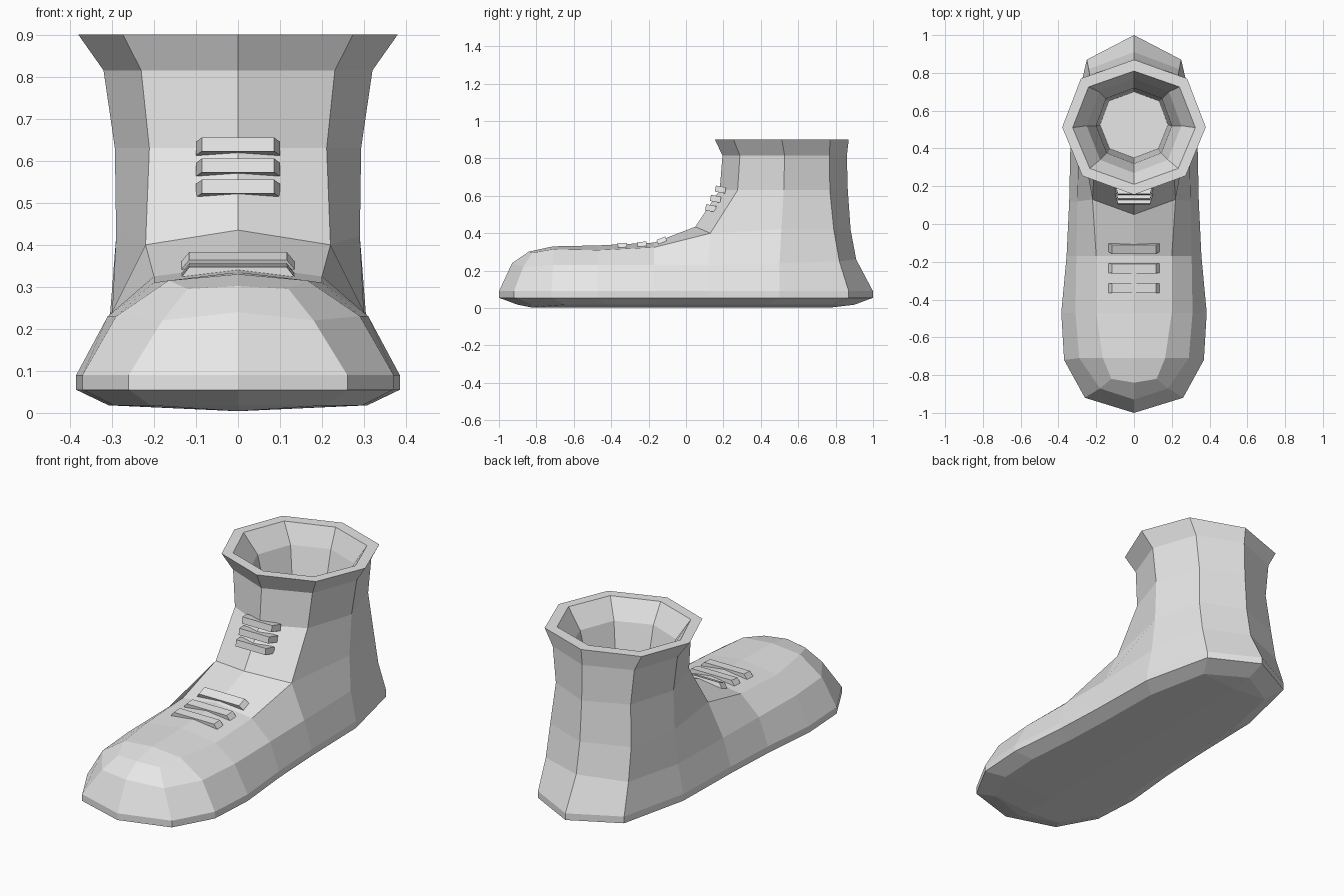
import bpy, bmesh
from math import radians
from mathutils import Matrix, Vector

cube = bpy.data.objects.get("Cube")
if cube:
    bpy.data.objects.remove(cube, do_unlink=True)

# One plain grey for the whole boot
grey = bpy.data.materials.new("light_grey")
grey.use_nodes = True
colour = (0.8, 0.8, 0.8, 1)
grey.diffuse_color = colour
grey.node_tree.nodes["Principled BSDF"].inputs["Base Color"].default_value = colour


def finish(bm, name):
    """Turn a bmesh into a flat shaded object."""
    bmesh.ops.recalc_face_normals(bm, faces=bm.faces)
    mesh = bpy.data.meshes.new(name)
    bm.to_mesh(mesh)
    bm.free()
    mesh.materials.append(grey)
    obj = bpy.data.objects.new(name, mesh)
    bpy.context.collection.objects.link(obj)
    return obj


def bridge(bm, lower, upper):
    """Skin two half rings, dropping corners that coincide."""
    for i in range(len(lower) - 1):
        corners = []
        for point in (lower[i], lower[i + 1], upper[i + 1], upper[i]):
            if not any((Vector(point) - Vector(c)).length < 0.001 for c in corners):
                corners.append(point)
        if len(corners) > 2:
            bm.faces.new([bm.verts.new(c) for c in corners])


def mirror_half(bm):
    """Weld the half, then copy it across the middle and weld again."""
    bmesh.ops.remove_doubles(bm, verts=bm.verts, dist=0.001)
    copy = bmesh.ops.duplicate(bm, geom=bm.verts[:] + bm.edges[:] + bm.faces[:])
    moved = [g for g in copy["geom"] if isinstance(g, bmesh.types.BMVert)]
    bmesh.ops.scale(bm, vec=(-1, 1, 1), verts=moved)
    bmesh.ops.remove_doubles(bm, verts=bm.verts, dist=0.001)


def shaft_ring(width, front, back, z):
    """Half of an eight sided ring, from front to back."""
    def along(t):
        return front + (back - front) * t
    return [(0, front, z), (width * 0.72, along(0.14), z), (width, along(0.5), z),
            (width * 0.74, along(0.86), z), (0, back, z)]


# Half outline of the sole, from toe to heel
plan = [(0, -1), (0.26, -0.92), (0.37, -0.72), (0.385, -0.47), (0.357, -0.17),
        (0.343, 0.12), (0.335, 0.5), (0.25, 0.87), (0, 1)]
welt = [(x, y, 0.09) for x, y in plan]

# Sole: vertical rim, bevelled underside and shallow keel
sole = bmesh.new()
rim = [(x, y, 0.055) for x, y in plan]
tread = [(x * 0.8, y * 0.9, 0.018) for x, y in plan]
keel = [(0, y * 0.9, 0.018 if abs(y) == 1 else 0.004) for x, y in plan]
bridge(sole, rim, welt)
bridge(sole, tread, rim)
bridge(sole, keel, tread)
mirror_half(sole)
finish(sole, "sole")

# Upper: foot walls, instep strip, shaft and lining
upper = bmesh.new()
wall = [(0, -0.93, 0.24), (0.18, -0.87, 0.22), (0.29, -0.71, 0.23),
        (0.31, -0.47, 0.23), (0.305, -0.17, 0.23), (0.3, 0.12, 0.23),
        (0.304, 0.5, 0.24), (0.24, 0.82, 0.25), (0, 0.91, 0.26)]
instep = [(0, -0.84, 0.302), (0.12, -0.82, 0.295), (0.165, -0.71, 0.315),
          (0.2, -0.47, 0.31), (0.2, -0.17, 0.325), (0.22, 0.13, 0.4)]
ankle = [(0.29, 0.51, 0.42), (0.235, 0.79, 0.42), (0, 0.88, 0.42)]
ridge = [instep[0], instep[0], (0, -0.71, 0.33), (0, -0.47, 0.335),
         (0, -0.17, 0.35), (0, 0.05, 0.435)]
bridge(upper, welt, wall)
bridge(upper, wall, instep + ankle)
bridge(upper, instep, ridge)

rings = [[ridge[-1], instep[-1]] + ankle,
         shaft_ring(0.293, 0.18, 0.865, 0.63),
         shaft_ring(0.32, 0.195, 0.86, 0.815),
         shaft_ring(0.38, 0.155, 0.87, 0.9),
         shaft_ring(0.325, 0.21, 0.81, 0.9),
         shaft_ring(0.25, 0.27, 0.77, 0.8),
         shaft_ring(0.2, 0.32, 0.72, 0.6),
         shaft_ring(0.18, 0.35, 0.7, 0.12)]
for lower, higher in zip(rings, rings[1:]):
    bridge(upper, lower, higher)
insole = [(0, y, z) for x, y, z in rings[-1]]
bridge(upper, rings[-1], insole)
mirror_half(upper)
finish(upper, "boot_upper")


def lace(name, centre, size, tilt):
    """Flat bar whose outer face is a little narrower."""
    bm = bmesh.new()
    bmesh.ops.create_cube(bm, size=1)
    for v in bm.verts:
        if v.co.z > 0:
            v.co.x *= 0.86
    bmesh.ops.scale(bm, vec=size, verts=bm.verts)
    bmesh.ops.rotate(bm, matrix=Matrix.Rotation(radians(tilt), 3, "X"), verts=bm.verts)
    obj = finish(bm, name)
    obj.location = centre


# Laces on the shaft front and on the instep
for i in range(3):
    lace(f"shaft_lace_{i + 1}", (0, 0.184 - 0.026 * i, 0.634 - 0.05 * i),
         (0.2, 0.033, 0.055), 80)
for i, (y, z, tilt) in enumerate([(-0.13, 0.362, 22), (-0.235, 0.342, 5), (-0.34, 0.336, 3)]):
    lace(f"instep_lace_{i + 1}", (0, y, z), (0.27, 0.05, 0.024), tilt)
